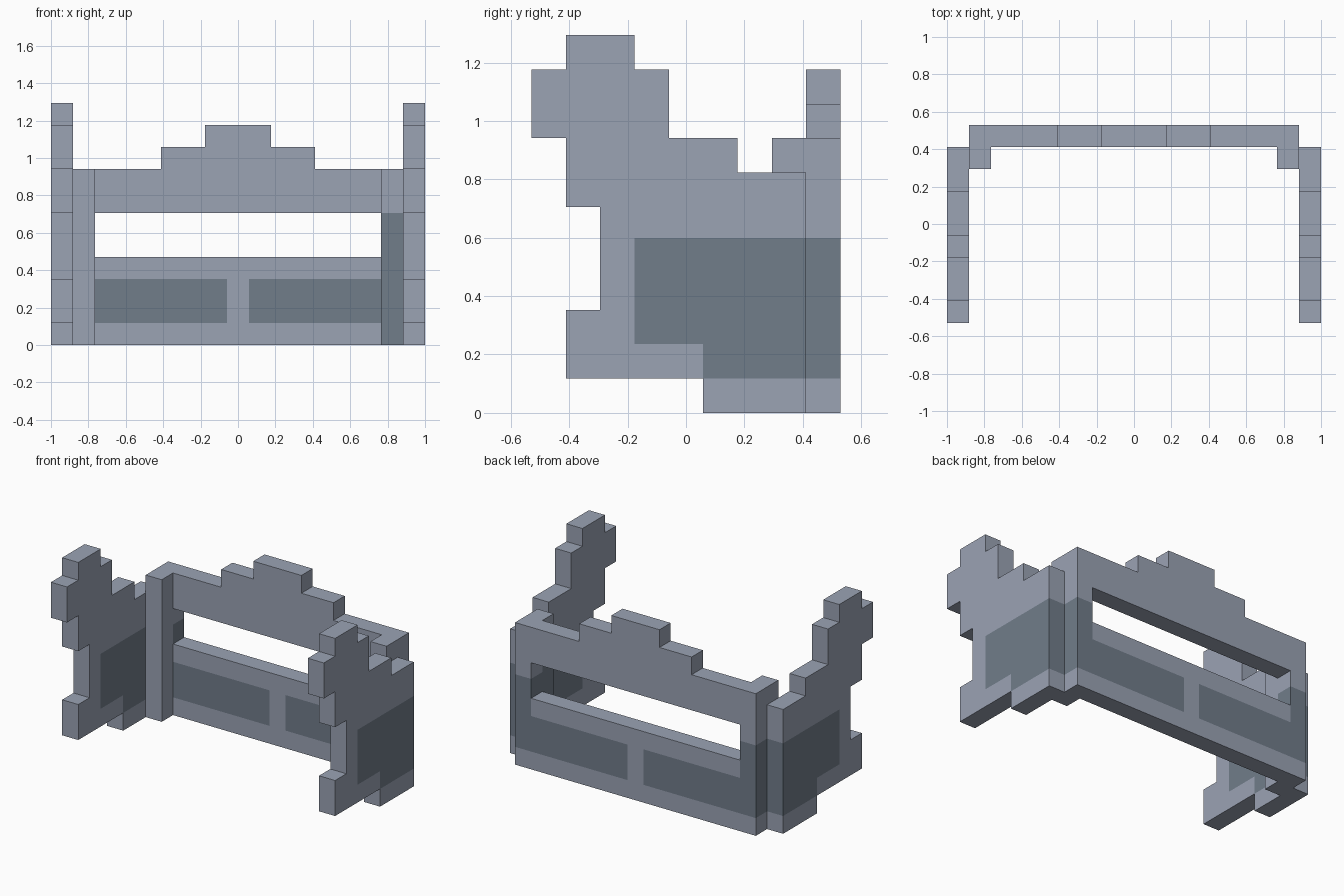
import bpy, bmesh
from mathutils import Vector

if "Cube" in bpy.data.objects:
    bpy.data.objects.remove(bpy.data.objects["Cube"])

U = 2 / 17  # edge of one block


def material(name, rgb):
    m = bpy.data.materials.new(name)
    m.diffuse_color = (*rgb, 1)
    m.use_nodes = True
    m.node_tree.nodes["Principled BSDF"].inputs["Base Color"].default_value = m.diffuse_color
    return m


MATS = [material("pale_blue_grey", (0.328, 0.366, 0.456)),
        material("dark_slate", (0.165, 0.205, 0.254))]


def box(x0, x1, y0, y1, z0, z1):
    return {(x, y, z) for x in range(x0, x1) for y in range(y0, y1) for z in range(z0, z1)}


def side_plate(x):
    # (y start, y end, z start, z end) bands of the stepped silhouette
    bands = [(5, 8, 0, 1), (1, 8, 1, 3), (2, 8, 3, 6), (1, 8, 6, 7),
             (1, 6, 7, 8), (0, 4, 8, 10), (1, 3, 10, 11)]
    return set().union(*(box(x, x + 1, *b) for b in bands))


# Rear wall with a stepped crest and a wide opening
wall = box(1, 16, 8, 9, 0, 8) - box(2, 15, 8, 9, 4, 6)
wall |= box(5, 12, 8, 9, 8, 9) | box(7, 10, 8, 9, 9, 10)


# Rules for the dark painted areas: block position and face direction
def plate_dark(p, n):
    x, y, z = p
    if n[0]:
        return z < 5 and ((y >= 3 and z >= 2) or (y >= 5 and z >= 1))
    return n[1] > 0 and y == 7 and 1 <= z < 5


def wall_dark(p, n):
    x, y, z = p
    if n[0] or (n[1] and x in (1, 15)):
        return 1 <= z < 5
    return bool(n[1]) and x != 8 and 1 <= z < 3


def right_post_dark(p, n):
    return p[2] < 6 and (n[0] < 0 or n[1] < 0)


PARTS = {
    "rear_wall": (wall, wall_dark),
    "left_side_plate": (side_plate(0), plate_dark),
    "right_side_plate": (side_plate(16), plate_dark),
    "left_corner_post": (box(1, 2, 7, 8, 0, 8), lambda p, n: False),
    "right_corner_post": (box(15, 16, 7, 8, 0, 8), right_post_dark),
}
SOLID = set().union(*(cells for cells, _ in PARTS.values()))


def build(name, cells, dark):
    bm = bmesh.new()
    verts = {}

    def vert(c):
        if c not in verts:
            z = 5.09 if c[2] == 5 else c[2]  # painted band ends slightly higher
            verts[c] = bm.verts.new(((c[0] - 8.5) * U, (c[1] - 4.5) * U, z * U))
        return verts[c]

    for p in sorted(cells):
        for axis in range(3):
            for s in (-1, 1):
                n = [0, 0, 0]
                n[axis] = s
                if tuple(a + b for a, b in zip(p, n)) in SOLID:
                    continue  # only exposed faces
                corners = []
                for a, b in ((0, 0), (1, 0), (1, 1), (0, 1)):
                    c = list(p)
                    c[axis] += s > 0
                    c[(axis + 1) % 3] += a
                    c[(axis + 2) % 3] += b
                    corners.append(vert(tuple(c)))
                f = bm.faces.new(corners if s > 0 else corners[::-1])
                f.material_index = int(dark(p, n))
    me = bpy.data.meshes.new(name)
    bm.to_mesh(me)
    bm.free()
    for m in MATS:
        me.materials.append(m)
    bpy.context.collection.objects.link(bpy.data.objects.new(name, me))


for part, (cells, dark) in PARTS.items():
    build(part, cells, dark)
